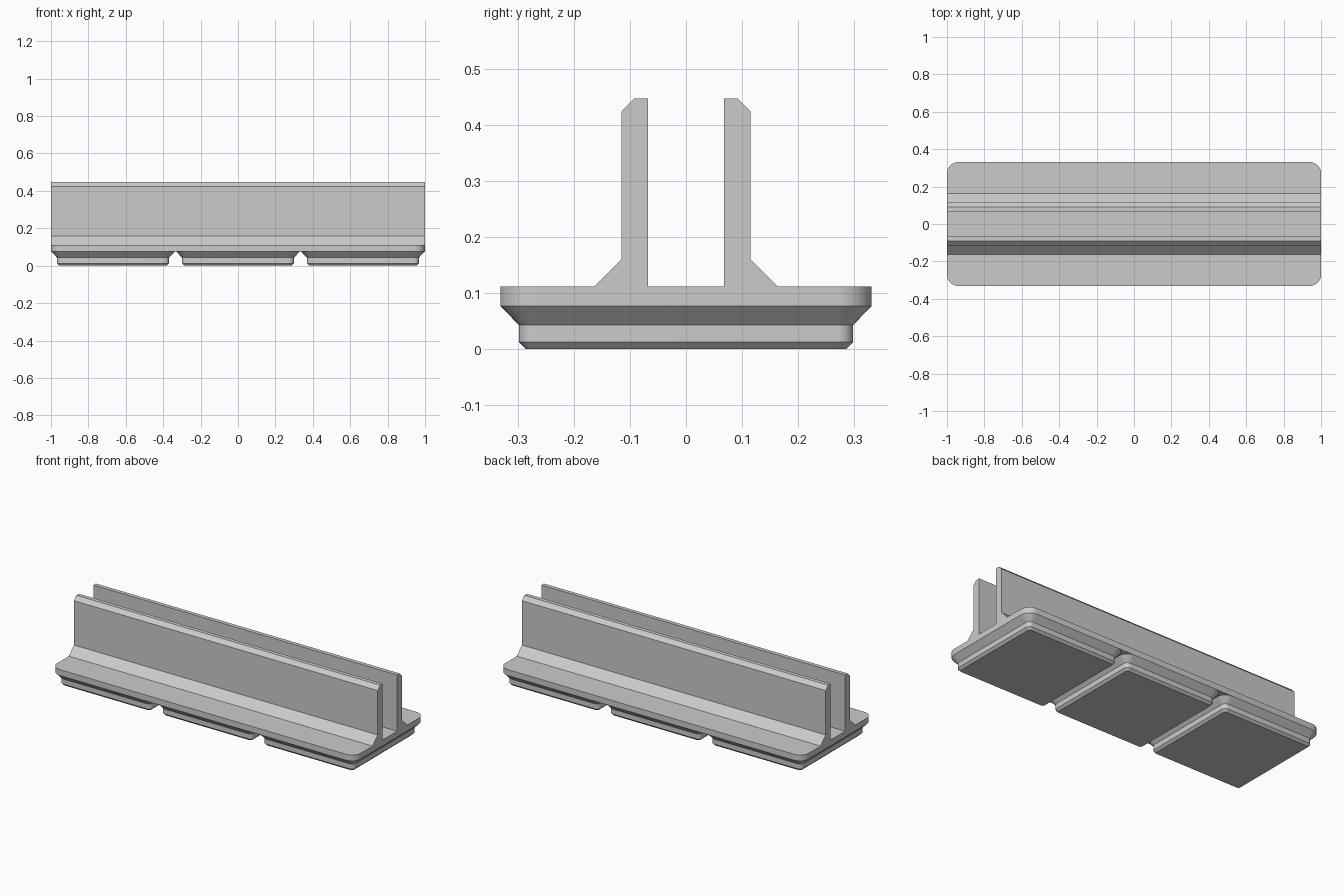
import bpy, bmesh, math

cube = bpy.data.objects.get("Cube")
if cube:
    bpy.data.objects.remove(cube, do_unlink=True)

grey = bpy.data.materials.new("light_grey")
grey.use_nodes = True
COLOUR = (0.6, 0.6, 0.6, 1)
grey.diffuse_color = COLOUR
grey.node_tree.nodes["Principled BSDF"].inputs["Base Color"].default_value = COLOUR


def finish(name, bm):
    bmesh.ops.recalc_face_normals(bm, faces=bm.faces)
    mesh = bpy.data.meshes.new(name)
    bm.to_mesh(mesh)
    bm.free()
    mesh.materials.append(grey)
    obj = bpy.data.objects.new(name, mesh)
    bpy.context.collection.objects.link(obj)
    bpy.ops.object.select_all(action='DESELECT')
    obj.select_set(True)
    bpy.context.view_layer.objects.active = obj
    bpy.ops.object.shade_smooth_by_angle(angle=math.radians(25))
    return obj


def rounded_ring(bm, cx, hx, hy, r, z, steps=8):
    """Rounded rectangle of vertices, anticlockwise."""
    ring = []
    for corner, (sx, sy) in enumerate([(1, 1), (-1, 1), (-1, -1), (1, -1)]):
        for i in range(steps + 1):
            a = (corner + i / steps) * math.pi / 2
            ring.append(bm.verts.new((cx + sx * (hx - r) + r * math.cos(a),
                                      sy * (hy - r) + r * math.sin(a), z)))
    return ring


def loft(name, cx, levels):
    """Stack of rounded rectangles (hx, hy, radius, z) joined into a solid."""
    bm = bmesh.new()
    rings = [rounded_ring(bm, cx, *level) for level in levels]
    for low, high in zip(rings, rings[1:]):
        for i in range(len(low)):
            j = (i + 1) % len(low)
            bm.faces.new((low[i], low[j], high[j], high[i]))
    bm.faces.new(rings[0][::-1])
    bm.faces.new(rings[-1])
    return finish(name, bm)


# Base plate
HALF_Y = 0.331
loft("base_plate", 0, [(1, HALF_Y, 0.06, 0.077), (1, HALF_Y, 0.06, 0.112)])

# Three stepped feet: (inset, corner radius, height)
steps = [(0.046, 0.014, 0), (0.033, 0.027, 0.013),
         (0.033, 0.027, 0.043), (0, 0.06, 0.077)]
for name, cx in (("right_foot", -0.668), ("middle_foot", 0), ("left_foot", 0.668)):
    loft(name, cx, [(0.332 - d, HALF_Y - d, r, z) for d, r, z in steps])

# Pair of upright walls with a sloped outer root and chamfered top edge
profile = [(0.068, 0.112), (0.163, 0.112), (0.115, 0.16),
           (0.115, 0.424), (0.092, 0.447), (0.068, 0.447)]
for name, side in (("front_wall", -1), ("back_wall", 1)):
    bm = bmesh.new()
    end = bm.faces.new([bm.verts.new((-1, side * y, z)) for y, z in profile])
    out = bmesh.ops.extrude_face_region(bm, geom=[end], use_keep_orig=True)
    moved = [v for v in out["geom"] if isinstance(v, bmesh.types.BMVert)]
    bmesh.ops.translate(bm, verts=moved, vec=(2, 0, 0))
    finish(name, bm)
